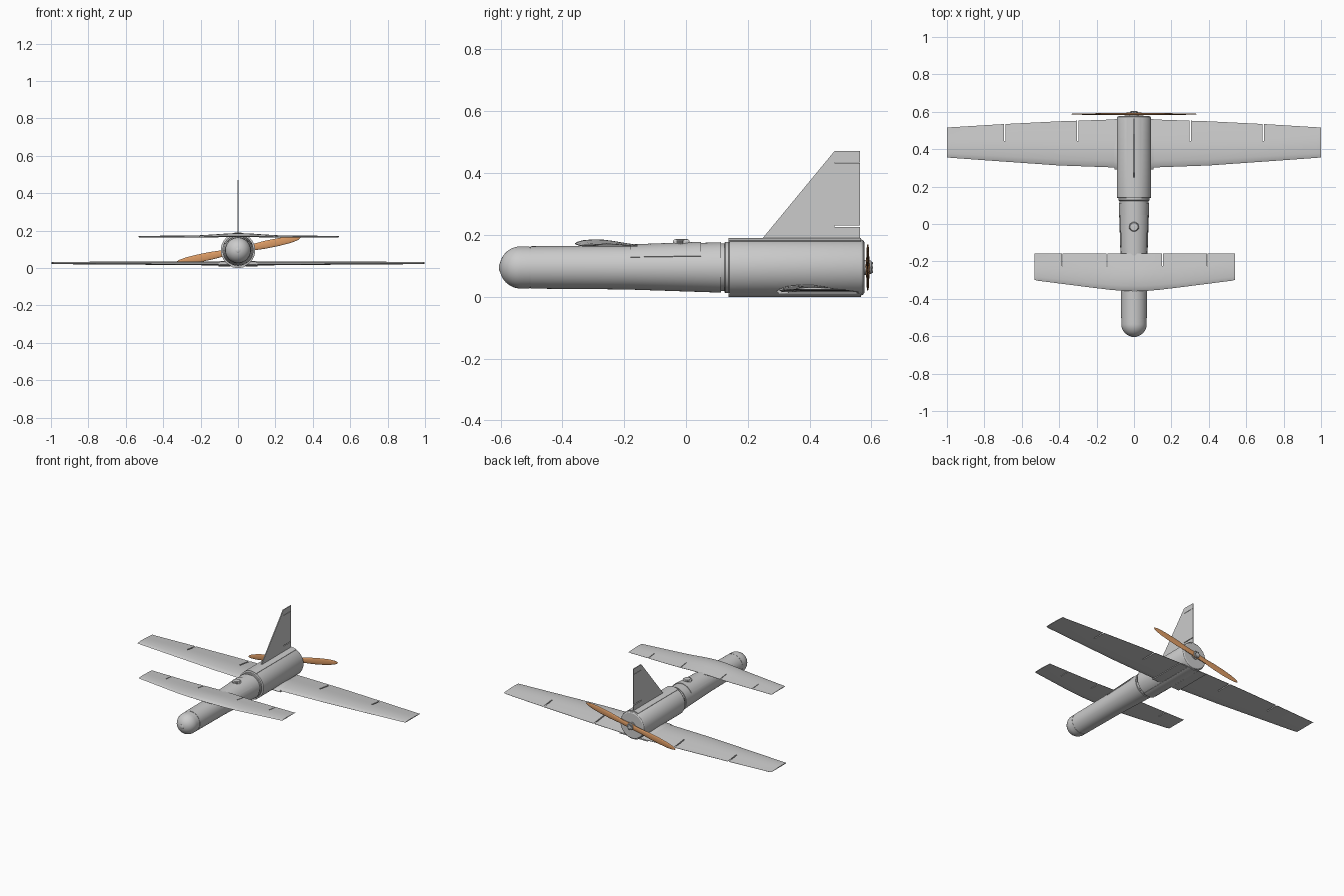
import bpy, bmesh, math
from mathutils import Matrix, Vector

if "Cube" in bpy.data.objects:
    bpy.data.objects.remove(bpy.data.objects["Cube"])

ZC = 0.095  # height of the fuselage axis


def make(name, verts, faces, smooth=True, mat=None):
    me = bpy.data.meshes.new(name)
    me.from_pydata(verts, [], faces)
    bm = bmesh.new()
    bm.from_mesh(me)
    bmesh.ops.remove_doubles(bm, verts=bm.verts, dist=1e-6)
    bmesh.ops.recalc_face_normals(bm, faces=bm.faces)
    bm.to_mesh(me)
    bm.free()
    ob = bpy.data.objects.new(name, me)
    bpy.context.collection.objects.link(ob)
    if mat:
        me.materials.append(mat)
    bpy.ops.object.select_all(action='DESELECT')
    bpy.context.view_layer.objects.active = ob
    ob.select_set(True)
    if smooth:
        bpy.ops.object.shade_smooth_by_angle(angle=math.radians(30))
    return ob


def loft(name, rings, **kw):
    """Skin a list of equal closed rings and cap both ends."""
    n = len(rings[0])
    verts = [p for r in rings for p in r]
    faces = [(i * n + j, i * n + (j + 1) % n, (i + 1) * n + (j + 1) % n, (i + 1) * n + j)
             for i in range(len(rings) - 1) for j in range(n)]
    faces += [tuple(range(n)), tuple(range(len(verts) - n, len(verts)))]
    return make(name, verts, faces, **kw)


def lathe(name, prof, n=48, cx=0, cz=ZC, **kw):
    """Turn (radius, y) points about an axis parallel to y."""
    return loft(name, [[(cx + r * math.cos(2 * math.pi * k / n), y,
                         cz + r * math.sin(2 * math.pi * k / n)) for k in range(n)]
                       for r, y in prof], **kw)


def shell(name, ends, a0, a1, th, n=20):
    """Curved plate lying on the fuselage; ends = (y, radius)."""
    ang = [math.radians(a0 + (a1 - a0) * k / n) for k in range(n + 1)]
    return loft(name, [[(r * math.cos(a), y, ZC + r * math.sin(a)) for a in ang] +
                       [((r - th) * math.cos(a), y, ZC + (r - th) * math.sin(a)) for a in reversed(ang)]
                       for y, r in ends])


FOIL = [(1, 0), (0.5, 0), (0.15, 0), (0.03, 0.1), (0, 0.32), (0.04, 0.6), (0.14, 0.86),
        (0.3, 1), (0.45, 0.95), (0.6, 0.76), (0.8, 0.42), (1, 0.1)]


def wing(name, stations, dx=0):
    """Stations (x, leading y, trailing y, underside z, thickness), mirrored to -x."""
    full = [(-s[0], *s[1:]) for s in reversed(stations) if s[0] > 0] + stations
    return loft(name, [[(x + dx, le + (te - le) * u, z + t * v) for u, v in FOIL]
                       for x, le, te, z, t in full])


def cut(ob, boxes):
    """Saw (centre, size) boxes out of an object."""
    bm = bmesh.new()
    for c, s in boxes:
        bmesh.ops.create_cube(bm, size=1, matrix=Matrix.Translation(c) @ Matrix.Diagonal((*s, 1)))
    me = bpy.data.meshes.new("slot_cutter")
    bm.to_mesh(me)
    bm.free()
    c = bpy.data.objects.new("slot_cutter", me)
    bpy.context.collection.objects.link(c)
    c.hide_render = True
    m = ob.modifiers.new("slots", 'BOOLEAN')
    m.operation, m.object, m.solver = 'DIFFERENCE', c, 'EXACT'
    bpy.context.view_layer.objects.active = ob
    bpy.ops.object.modifier_apply(modifier=m.name)
    bpy.data.objects.remove(c)


# Nose dome and sensor
R = 0.068
dome = [(R * math.sin(a), -0.535 - R * math.cos(a)) for a in
        [math.radians(7.5 * k) for k in range(1, 13)]]
lathe("nose_dome", dome + [(R, -0.507)])
lathe("nose_sensor", [(0.008, -0.605), (0.014, -0.602), (0.014, -0.59)], n=24)
lathe("nose_seam", [(0.0665, -0.51), (0.0665, -0.5)])

# Fuselage sections
lathe("front_fuselage", [(0.0685, -0.503), (0.071, -0.2), (0.0815, 0.113)])
lathe("joint_groove", [(0.077, 0.10), (0.077, 0.135)])
lathe("joint_ring", [(0.08, 0.124), (0.083, 0.127), (0.083, 0.145)])
lathe("rear_fuselage", [(0.086, 0.138), (0.092, 0.141), (0.092, 0.563), (0.088, 0.573), (0.082, 0.577)])
shell("spine_plate", [(0.138, 0.0955), (0.566, 0.0955)], 66, 114, 0.006)
shell("belly_plate", [(0.138, 0.095), (0.566, 0.095)], 246, 294, 0.006)
shell("equipment_hatch", [(-0.18, 0.0745), (0.048, 0.083)], 27, 153, 0.006)

# Round vent cap on top, with fine ribs
n = 64
rib = [(1 if k % 2 else 0.9) for k in range(n)]
loft("vent_cap", [[(r * rib[k] * math.cos(2 * math.pi * k / n),
                    -0.015 + r * rib[k] * math.sin(2 * math.pi * k / n), z) for k in range(n)]
                  for r, z in [(0.027, 0.165), (0.027, 0.181), (0.022, 0.186), (0.006, 0.187)]], smooth=False)

# Main wing with aileron and flap slots
main = wing("main_wing", [(0, 0.30, 0.56, 0.013, 0.022), (0.1, 0.302, 0.559, 0.014, 0.021),
                          (0.4, 0.313, 0.549, 0.017, 0.018), (0.7, 0.334, 0.534, 0.019, 0.015),
                          (0.98, 0.354, 0.517, 0.021, 0.012), (1.0, 0.357, 0.515, 0.024, 0.006)])
cut(main, [((s * x, 0.51, 0.03), (0.008, 0.13, 0.1)) for s in (-1, 1) for x in (0.3, 0.69)])

# Root fairings where the wing meets the body
for s, side in ((-1, "left"), (1, "right")):
    loft("wing_fairing_" + side, [[(s * x, 0.292 + 0.27 * u, 0.009 + t * v) for u, v in FOIL]
                                  for x, t in [(0.04, 0.03), (0.085, 0.03), (0.105, 0.026)]])

# Canard with thin elevator slots
canard = wing("canard", [(0, -0.36, -0.157, 0.166, 0.02), (0.06, -0.358, -0.157, 0.166, 0.019),
                         (0.13, -0.352, -0.157, 0.164, 0.016), (0.23, -0.34, -0.157, 0.162, 0.012),
                         (0.52, -0.303, -0.157, 0.163, 0.009), (0.535, -0.299, -0.157, 0.165, 0.005)], dx=0.004)
cut(canard, [((0.004 + s * x, -0.185, 0.17), (0.004, 0.08, 0.1)) for s in (-1, 1) for x in (0.148, 0.388)])

# Tail fin with rudder slots
outline = [(0.245, 0.186), (0.48, 0.471), (0.563, 0.471), (0.563, 0.186)]
fin = loft("tail_fin", [[(x, y, z) for y, z in outline] for x in (-0.003, 0.003)], smooth=False)
cut(fin, [((0, 0.54, 0.228), (0.1, 0.12, 0.005)), ((0, 0.54, 0.434), (0.1, 0.12, 0.002))])

# Propeller
wood = bpy.data.materials.new("wood")
wood.diffuse_color = (0.72, 0.33, 0.13, 1)
wood.use_nodes = True
wood.node_tree.nodes["Principled BSDF"].inputs["Base Color"].default_value = wood.diffuse_color
half = [(0, 0.02, 0.007), (0.03, 0.017, 0.007), (0.08, 0.017, 0.006), (0.15, 0.021, 0.005), (0.22, 0.021, 0.004),
        (0.28, 0.018, 0.004), (0.32, 0.012, 0.003), (0.335, 0.006, 0.002), (0.341, 0.001, 0.001)]
rot = Matrix.Translation((0, 0.588, ZC)) @ Matrix.Rotation(math.radians(-11.5), 4, 'Y')
spans = [(-r, w, t) for r, w, t in reversed(half[1:])] + half
loft("propeller", [[tuple(rot @ Vector((r, t * math.sin(math.pi * k / 8), w * math.cos(math.pi * k / 8))))
                    for k in range(16)] for r, w, t in spans], mat=wood)

# Hub and bolts
lathe("propeller_shaft", [(0.012, 0.57), (0.012, 0.603)], n=24)
lathe("hub_plate", [(0.022, 0.594), (0.022, 0.598), (0.020, 0.6)], n=32)
lathe("hub_spacer", [(0.024, 0.57), (0.024, 0.583)], n=32)
for k in range(6):
    a = math.pi / 3 * k
    lathe("hub_bolt_%d" % (k + 1), [(0.004, 0.595), (0.004, 0.605)], n=6,
          cx=0.016 * math.cos(a), cz=ZC + 0.016 * math.sin(a))
